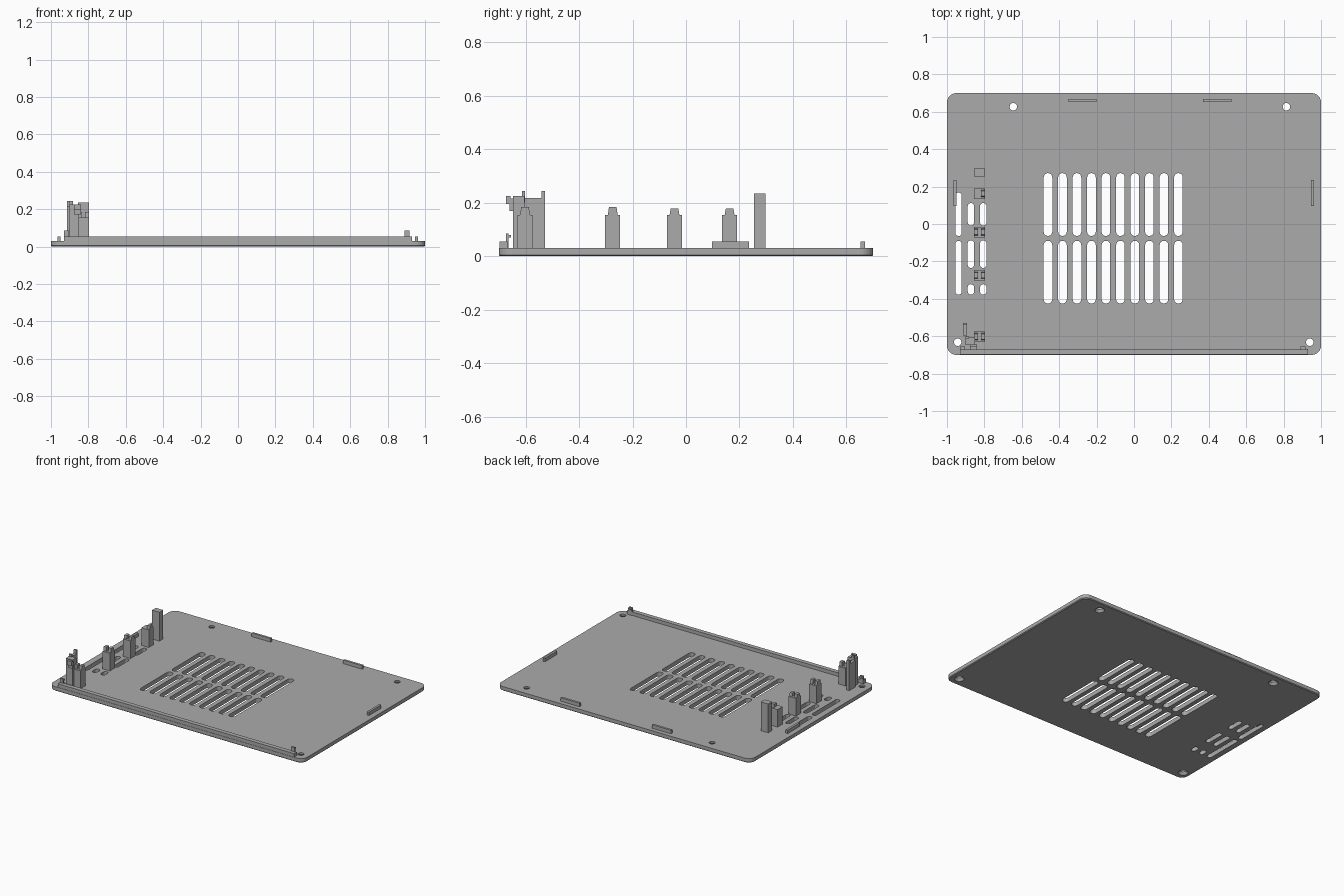
import bpy, bmesh, math
from mathutils import Vector

cube = bpy.data.objects.get("Cube")
if cube:
    bpy.data.objects.remove(cube)

grey = bpy.data.materials.new("plain grey")
grey.use_nodes = True
colour = (0.41, 0.41, 0.41, 1)
grey.diffuse_color = colour
grey.node_tree.nodes["Principled BSDF"].inputs["Base Color"].default_value = colour

THICK = 0.03
SINK = 0.005  # parts start slightly inside the plate


def finish(name, bm):
    bmesh.ops.recalc_face_normals(bm, faces=bm.faces)
    mesh = bpy.data.meshes.new(name)
    bm.to_mesh(mesh)
    bm.free()
    mesh.materials.append(grey)
    obj = bpy.data.objects.new(name, mesh)
    bpy.context.collection.objects.link(obj)
    return obj


def rounded(x0, x1, y0, y1, r, steps):
    """Outline of a rectangle with rounded corners."""
    corners = [(x1 - r, y1 - r), (x0 + r, y1 - r), (x0 + r, y0 + r), (x1 - r, y0 + r)]
    points = []
    for i, (cx, cy) in enumerate(corners):
        for s in range(steps + 1):
            a = (i + s / steps) * math.pi / 2
            points.append((cx + r * math.cos(a), cy + r * math.sin(a)))
    return points


def prism(bm, points, z0, z1):
    verts = [bm.verts.new((x, y, z0)) for x, y in points]
    face = bm.faces.new(verts)
    top = bmesh.ops.extrude_face_region(bm, geom=[face])["geom"]
    moved = [v for v in top if isinstance(v, bmesh.types.BMVert)]
    bmesh.ops.translate(bm, verts=moved, vec=(0, 0, z1 - z0))
    bmesh.ops.remove_doubles(bm, verts=bm.verts, dist=0.00001)


def add_box(bm, x0, x1, y0, y1, z0, z1, taper=1.0):
    verts = bmesh.ops.create_cube(bm, size=1)["verts"]
    for v in verts:
        k = taper if v.co.z > 0 else 1
        v.co = Vector(((x0 + x1) / 2 + v.co.x * (x1 - x0),
                       (y0 + y1) / 2 + v.co.y * (y1 - y0) * k,
                       z0 + (v.co.z + 0.5) * (z1 - z0)))


def boxes(name, *specs):
    bm = bmesh.new()
    for spec in specs:
        add_box(bm, *spec)
    return finish(name, bm)


# Base plate with rounded corners and a softened lower edge
bm = bmesh.new()
prism(bm, rounded(-1, 1, -0.7, 0.7, 0.05, 6), 0, THICK)
lower = [e for e in bm.edges if all(v.co.z < 0.001 for v in e.verts)]
bmesh.ops.bevel(bm, geom=lower, offset=0.005, segments=1, affect='EDGES')
plate = finish("base_plate", bm)

# Ventilation slots and countersunk screw holes
bm = bmesh.new()


def slot(x, y0, y1, width):
    prism(bm, rounded(x - width / 2, x + width / 2, y0, y1, width / 2 - 0.0005, 4), -0.05, 0.08)


for i in range(10):
    for y0, y1 in ((-0.064, 0.272), (-0.425, -0.09)):
        slot(-0.46 + i * 0.0775, y0, y1, 0.046)
for y0, y1 in ((-0.064, 0.168), (-0.378, -0.09)):
    slot(-0.938, y0, y1, 0.034)
for x in (-0.872, -0.806):
    for y0, y1 in ((-0.008, 0.112), (-0.235, -0.087), (-0.378, -0.322)):
        slot(x, y0, y1, 0.034)

for x, y in ((-0.645, 0.627), (0.815, 0.627), (-0.943, -0.632), (0.94, -0.632)):
    rings = []
    for r, z in ((0.035, -0.01), (0.031, 0.003), (0.02, 0.018), (0.02, 0.08)):
        rings.append([bm.verts.new((x + r * math.cos(a * math.pi / 10),
                                    y + r * math.sin(a * math.pi / 10), z)) for a in range(20)])
    for low, high in zip(rings, rings[1:]):
        for a in range(20):
            b = (a + 1) % 20
            bm.faces.new((low[a], low[b], high[b], high[a]))
    bm.faces.new(rings[0][::-1])
    bm.faces.new(rings[-1])
cutter = finish("opening_cutter", bm)
cutter.hide_render = True

cut = plate.modifiers.new("openings", 'BOOLEAN')
cut.operation = 'DIFFERENCE'
cut.solver = 'EXACT'
cut.object = cutter
bpy.context.view_layer.update()
result = bpy.data.meshes.new_from_object(plate.evaluated_get(bpy.context.evaluated_depsgraph_get()))
plate.modifiers.clear()
plate.data = result
bpy.data.objects.remove(cutter)

# Raised front lip with a small catch at each end
Z = THICK - SINK
boxes("front_lip", (-0.93, 0.93, -0.698, -0.667, Z, 0.055))
for side, x in (("right", -0.917), ("left", 0.904)):
    boxes(side + "_lip_catch",
          (x - 0.013, x + 0.013, -0.674, -0.664, Z, 0.085),
          (x - 0.013, x + 0.013, -0.674, -0.655, 0.07, 0.08))

# Locating tabs along the back and sides
for side, x in (("right", -0.275), ("left", 0.445)):
    boxes(side + "_back_tab", (x - 0.075, x + 0.075, 0.653, 0.669, Z, 0.055))
for side, x in (("right", -0.957), ("left", 0.954)):
    boxes(side + "_side_tab", (x - 0.008, x + 0.008, 0.097, 0.235, Z, 0.055))

# Row of support posts, four of them with a narrower forked tip
X0, X1 = -0.855, -0.797
boxes("tall_post", (X0, X1, 0.254, 0.297, Z, 0.235))
for i, (y, height) in enumerate(((0.163, 0.178), (-0.043, 0.178), (-0.274, 0.184), (-0.602, 0.184))):
    tips = [(X1 - 0.021, X1, y - 0.019, y + 0.019, 0.15, height, 0.75)]
    if i:
        tips.append((X0, X0 + 0.021, y - 0.019, y + 0.019, 0.15, height, 0.75))
    boxes("support_post_%d" % (i + 1), (X0, X1, y - 0.028, y + 0.028, Z, 0.155), *tips)

# Corner bracket: side wall, block and hooked clip
boxes("bracket_wall",
      (-0.915, -0.893, -0.596, -0.528, Z, 0.218),
      (-0.915, -0.893, -0.54, -0.528, 0.2, 0.243))
boxes("bracket_block",
      (-0.902, -0.85, -0.647, -0.604, Z, 0.225),
      (-0.902, -0.882, -0.613, -0.602, 0.2, 0.243),
      (-0.902, -0.893, -0.61, -0.59, Z, 0.218))
boxes("bracket_clip",
      (-0.876, -0.84, -0.66, -0.645, 0.17, 0.215),
      (-0.876, -0.84, -0.674, -0.656, 0.195, 0.225))
